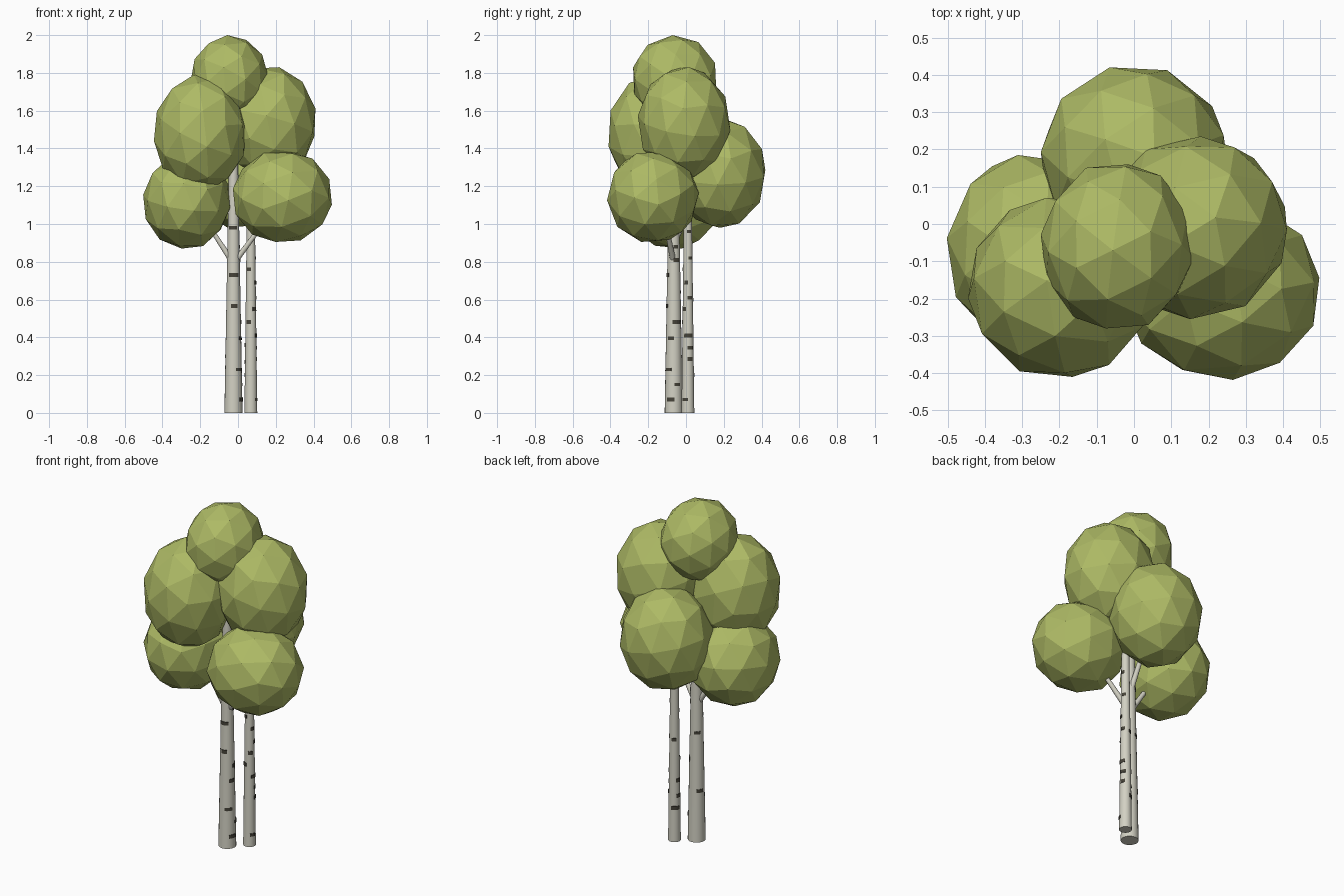
import bpy, bmesh, math, random
from mathutils import Vector, Euler

random.seed(4)
if "Cube" in bpy.data.objects:
    bpy.data.objects.remove(bpy.data.objects["Cube"], do_unlink=True)


def material(name, rgb):
    m = bpy.data.materials.new(name)
    m.use_nodes = True
    m.diffuse_color = (*rgb, 1)
    bsdf = next(n for n in m.node_tree.nodes if n.type == 'BSDF_PRINCIPLED')
    bsdf.inputs["Base Color"].default_value = (*rgb, 1)
    bsdf.inputs["Roughness"].default_value = 0.9
    return m


LEAF = material("leaf_green", (0.42, 0.49, 0.13))
BARK = material("pale_bark", (0.65, 0.64, 0.55))
MARK = material("dark_bark", (0.06, 0.055, 0.04))


def finish(name, bm, mat, smooth=False):
    bmesh.ops.recalc_face_normals(bm, faces=bm.faces)
    mesh = bpy.data.meshes.new(name)
    bm.to_mesh(mesh)
    bm.free()
    mesh.materials.append(mat)
    ob = bpy.data.objects.new(name, mesh)
    bpy.context.collection.objects.link(ob)
    if smooth:
        bpy.ops.object.select_all(action='DESELECT')
        ob.select_set(True)
        bpy.context.view_layer.objects.active = ob
        bpy.ops.object.shade_smooth_by_angle(angle=math.radians(40))
    return ob


def foliage(name, center, radii):
    """Faceted ball, turned at random and fitted to the given half sizes."""
    bm = bmesh.new()
    bmesh.ops.create_icosphere(bm, subdivisions=2, radius=1)
    turn = Euler([random.uniform(0, math.tau) for _ in range(3)]).to_matrix()
    for v in bm.verts:
        v.co = turn @ v.co
    for i in range(3):
        fit = radii[i] / max(abs(v.co[i]) for v in bm.verts)
        for v in bm.verts:
            v.co[i] = center[i] + v.co[i] * fit
    finish(name, bm, LEAF)


def limb(name, start, end, r0, r1, sides):
    """Tapered round limb between two points."""
    a, b = Vector(start), Vector(end)
    bm = bmesh.new()
    bmesh.ops.create_cone(bm, cap_ends=True, segments=sides, radius1=r0,
                          radius2=r1, depth=(b - a).length)
    turn = Vector((0, 0, 1)).rotation_difference(b - a).to_matrix()
    for v in bm.verts:
        v.co = turn @ v.co + (a + b) / 2
    finish(name, bm, BARK, True)


def bark_marks(name, x, y, radius, taper, marks):
    """Thin curved plates wrapped on a trunk: height, direction, half arc."""
    bm = bmesh.new()
    steps = 4
    for z, angle, half in marks:
        h = random.uniform(0.008, 0.011)
        columns = []
        for i in range(steps + 1):
            t = math.radians(angle + half * (2 * i / steps - 1))
            column = []
            for dz, out in ((-h, -0.003), (-h, 0.003), (h, 0.003), (h, -0.003)):
                r = radius - taper * (z + dz) + out
                column.append(bm.verts.new(
                    (x + r * math.cos(t), y + r * math.sin(t), z + dz)))
            columns.append(column)
        for p, q in zip(columns, columns[1:]):
            for k in range(4):
                n = (k + 1) % 4
                bm.faces.new((p[k], q[k], q[n], p[n]))
        bm.faces.new(columns[0])
        bm.faces.new(columns[-1])
    finish(name, bm, MARK)


# Crown
foliage("crown_top", (-0.045, -0.06, 1.77), (0.205, 0.22, 0.23))
foliage("crown_front_right", (-0.2, -0.17, 1.48), (0.245, 0.24, 0.31))
foliage("crown_left", (0.165, -0.01, 1.535), (0.245, 0.245, 0.295))
foliage("crown_low_left", (0.235, -0.175, 1.145), (0.262, 0.243, 0.24))
foliage("crown_low_right", (-0.272, -0.07, 1.12), (0.23, 0.255, 0.25))
foliage("crown_back", (0, 0.18, 1.27), (0.25, 0.24, 0.29))

# Trunks, each with its position, base radius, taper and height
for name, x, y, r, taper, top in (("thick_trunk", -0.024, -0.065, 0.048, 0.018, 1.4),
                                  ("thin_trunk", 0.068, 0.01, 0.034, 0.012, 1.3)):
    limb(name, (x, y, 0), (x, y, top), r, r - taper * top, 20)

# Branches
limb("branch_left", (-0.024, -0.065, 0.79), (0.11, -0.1, 0.97), 0.016, 0.012, 10)
limb("branch_right", (-0.024, -0.065, 0.79), (-0.14, -0.065, 0.97), 0.016, 0.012, 10)
limb("branch_back", (-0.024, -0.065, 0.9), (-0.03, 0.06, 1.16), 0.016, 0.012, 10)

# Bark marks
bark_marks("thick_trunk_marks", -0.024, -0.065, 0.048, 0.018, (
    (0.07, -20, 25), (0.15, 25, 20), (0.23, -45, 28), (0.3, 150, 25),
    (0.395, -20, 22), (0.48, 25, 35), (0.565, -82, 25), (0.64, 130, 28),
    (0.73, -88, 42), (0.81, 25, 25), (0.88, 20, 20), (0.93, 140, 22),
    (0.98, -95, 40)))
bark_marks("thin_trunk_marks", 0.068, 0.01, 0.034, 0.012, (
    (0.07, -25, 25), (0.2, 135, 40), (0.27, 170, 25), (0.285, 20, 25),
    (0.345, 25, 28), (0.36, 165, 25), (0.41, 5, 42), (0.48, -115, 25),
    (0.55, -45, 25), (0.61, 20, 25), (0.6, 120, 25), (0.69, -20, 22),
    (0.76, -115, 25), (0.82, 30, 25), (0.96, 15, 25)))
